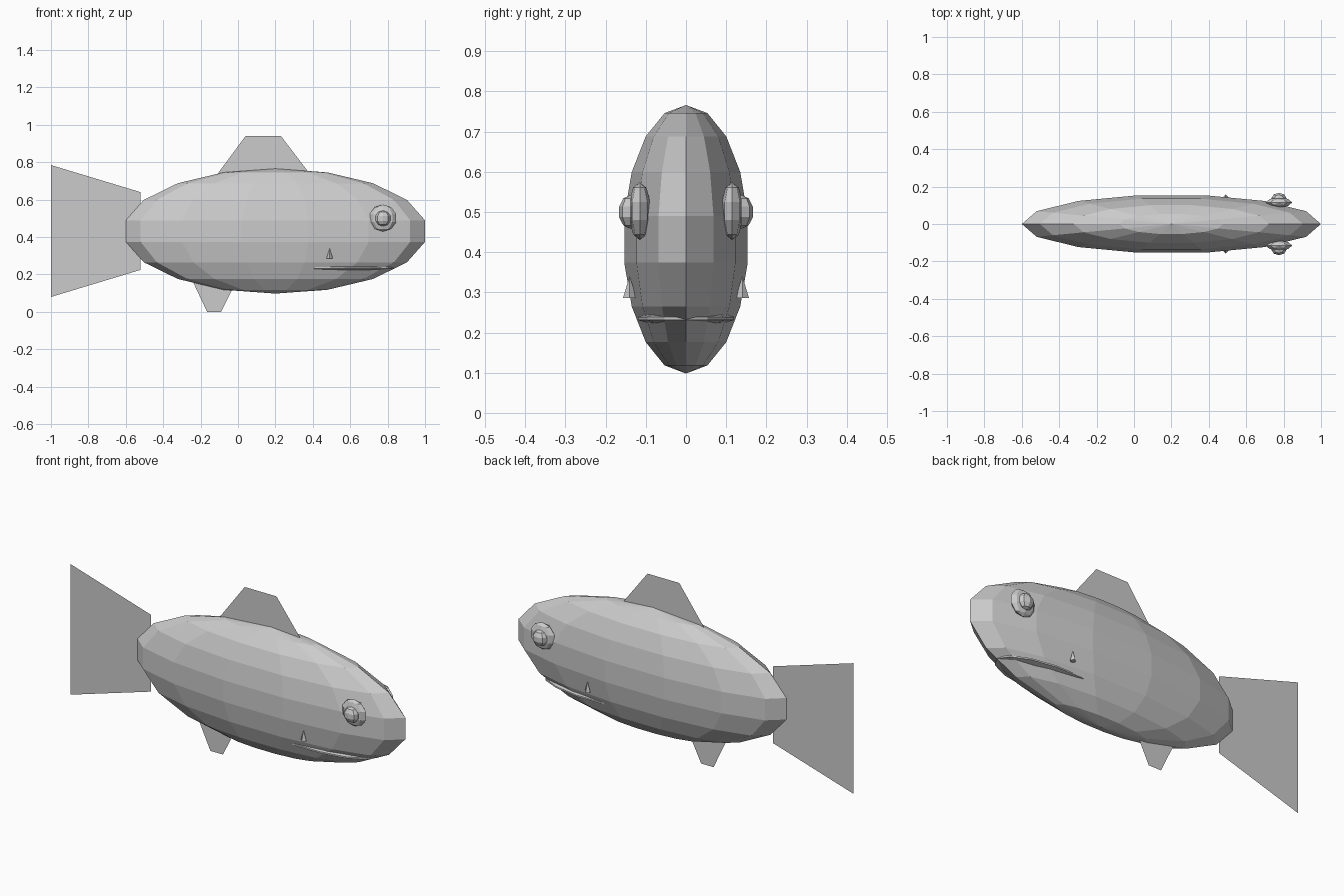
import bpy, bmesh, math
from mathutils import Matrix

if "Cube" in bpy.data.objects:
    bpy.data.objects.remove(bpy.data.objects["Cube"])

grey = bpy.data.materials.new("plain_grey")
grey.diffuse_color = (0.6, 0.6, 0.6, 1)
grey.use_nodes = True
grey.node_tree.nodes["Principled BSDF"].inputs["Base Color"].default_value = grey.diffuse_color


def finish(name, bm):
    me = bpy.data.meshes.new(name)
    bm.to_mesh(me)
    bm.free()
    me.materials.append(grey)
    ob = bpy.data.objects.new(name, me)
    bpy.context.collection.objects.link(ob)
    return ob


def ellipsoid(name, centre, radii, segments, rings):
    bm = bmesh.new()
    bmesh.ops.create_uvsphere(bm, u_segments=segments, v_segments=rings, radius=1)
    # put a meridian on the x axis so both ends come to an edge
    first = max(bm.verts, key=lambda v: (round(v.co.x, 4), v.co.z)).co
    turn = -math.atan2(first.y, first.x)
    bmesh.ops.transform(bm, verts=bm.verts, matrix=Matrix.Translation(centre)
                        @ Matrix.Diagonal((*radii, 1)) @ Matrix.Rotation(turn, 4, 'Z'))
    return finish(name, bm)


def flat_fin(name, outline):
    bm = bmesh.new()
    bm.faces.new([bm.verts.new((x, 0, z)) for x, z in outline])
    return finish(name, bm)


# body
ellipsoid("body", (0.2, 0, 0.432), (0.812, 0.16, 0.334), 14, 9)

# thin fins on the centre plane
flat_fin("tail_fin", [(-1, 0.08), (-0.52, 0.225), (-0.52, 0.64), (-1, 0.785)])
flat_fin("top_fin", [(-0.13, 0.71), (0.39, 0.73), (0.23, 0.94), (0.04, 0.94)])
flat_fin("belly_fin", [(-0.165, 0), (-0.09, 0), (0.0, 0.18), (-0.25, 0.18)])

# mouth ridge, just breaking the surface of the lower front
ellipsoid("mouth", (0.5, 0, 0.235), (0.345, 0.126, 0.018), 14, 7)

# paired eyes and small side spikes
for side, s in (("left", 1), ("right", -1)):
    ellipsoid(side + "_eye", (0.775, s * 0.115, 0.502), (0.074, 0.028, 0.072), 8, 5)
    ellipsoid(side + "_pupil", (0.775, s * 0.138, 0.5), (0.042, 0.03, 0.042), 8, 5)
    bm = bmesh.new()
    bmesh.ops.create_cone(bm, cap_ends=True, segments=4, radius1=0.017, radius2=0,
                          depth=0.055,
                          matrix=Matrix.Translation((0.49, s * 0.14, 0.313)))
    finish(side + "_spike", bm)
